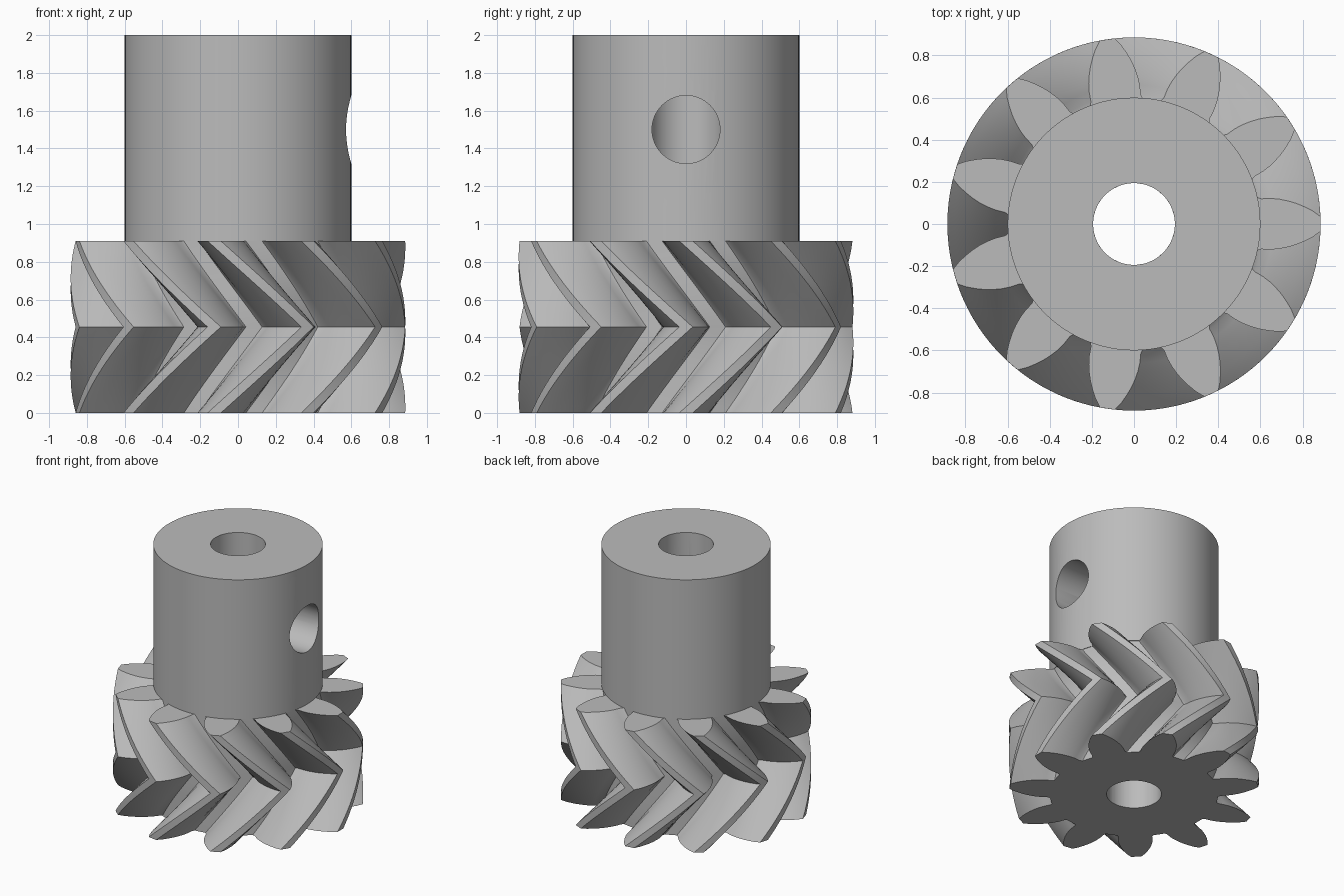
import bpy, bmesh, math
from mathutils import Matrix

cube = bpy.data.objects.get("Cube")
if cube:
    bpy.data.objects.remove(cube, do_unlink=True)

TEETH, GEAR_H, TOP = 11, 0.91, 2.0
HUB_R, BORE_R = 0.6, 0.194
PITCH = 2 * math.pi / TEETH

grey = bpy.data.materials.new("plain grey")
grey.use_nodes = True
grey.diffuse_color = (0.5, 0.5, 0.5, 1)
grey.node_tree.nodes["Principled BSDF"].inputs["Base Color"].default_value = (0.5, 0.5, 0.5, 1)


def finish(bm, name):
    bmesh.ops.recalc_face_normals(bm, faces=bm.faces)
    mesh = bpy.data.meshes.new(name)
    bm.to_mesh(mesh)
    bm.free()
    mesh.materials.append(grey)
    obj = bpy.data.objects.new(name, mesh)
    bpy.context.collection.objects.link(obj)
    return obj


def shade(obj, angle):
    bpy.ops.object.select_all(action='DESELECT')
    obj.select_set(True)
    bpy.context.view_layer.objects.active = obj
    bpy.ops.object.shade_smooth_by_angle(angle=math.radians(angle))


def tube(name, layers):
    """Closed tube from (z, twist, polar outline) layers, with a round bore."""
    bm = bmesh.new()
    rings = []
    for z, twist, outline in layers:
        pts = [(a + twist, r) for a, r in outline]
        outer = [bm.verts.new((r * math.cos(a), r * math.sin(a), z)) for a, r in pts]
        rings.append((outer, pts, z))

    def bridge(a, b):
        n = len(a)
        for i in range(n):
            j = (i + 1) % n
            bm.faces.new((a[i], a[j], b[j], b[i]))

    bores = []
    for outer, pts, z in (rings[0], rings[-1]):
        inner = [bm.verts.new((BORE_R * math.cos(a), BORE_R * math.sin(a), z)) for a, r in pts]
        bridge(outer, inner)
        bores.append(inner)
    bridge(*bores)
    for lower, upper in zip(rings, rings[1:]):
        bridge(lower[0], upper[0])
    return finish(bm, name)


# Herringbone gear: half-tooth flank as (degrees, radius), mirrored and repeated
flank = [(2.3, 0.886), (4.2, 0.85), (5.9, 0.81), (7.3, 0.775), (8.5, 0.74),
         (9.7, 0.70), (10.6, 0.66), (11.2, 0.615), (12.2, 0.597)]
tooth = [(-a, r) for a, r in reversed(flank)] + flank
outline = [(math.radians(a) + k * PITCH, r) for k in range(TEETH) for a, r in tooth]
STEPS = 24
layers = []
for i in range(STEPS + 1):
    t = i / STEPS
    layers.append((GEAR_H * t, PITCH * (1 - abs(2 * t - 1)), outline))
gear = tube("herringbone_gear", layers)
shade(gear, 25)

# Hub with a round bore
circle = [(2 * math.pi * i / 96, HUB_R) for i in range(96)]
hub = tube("hub", [(GEAR_H, 0, circle), (TOP, 0, circle)])

# Set screw hole on one side of the hub
bm = bmesh.new()
place = Matrix.Translation((0.5, 0, 1.5)) @ Matrix.Rotation(math.pi / 2, 4, 'Y')
bmesh.ops.create_cone(bm, cap_ends=True, segments=64, radius1=0.18, radius2=0.18,
                      depth=1.0, matrix=place)
cutter = finish(bm, "screw_hole_cutter")
cut = hub.modifiers.new("screw_hole", 'BOOLEAN')
cut.operation = 'DIFFERENCE'
cut.solver = 'EXACT'
cut.object = cutter
bpy.context.view_layer.objects.active = hub
bpy.ops.object.modifier_apply(modifier=cut.name)
bpy.data.objects.remove(cutter, do_unlink=True)
shade(hub, 30)
